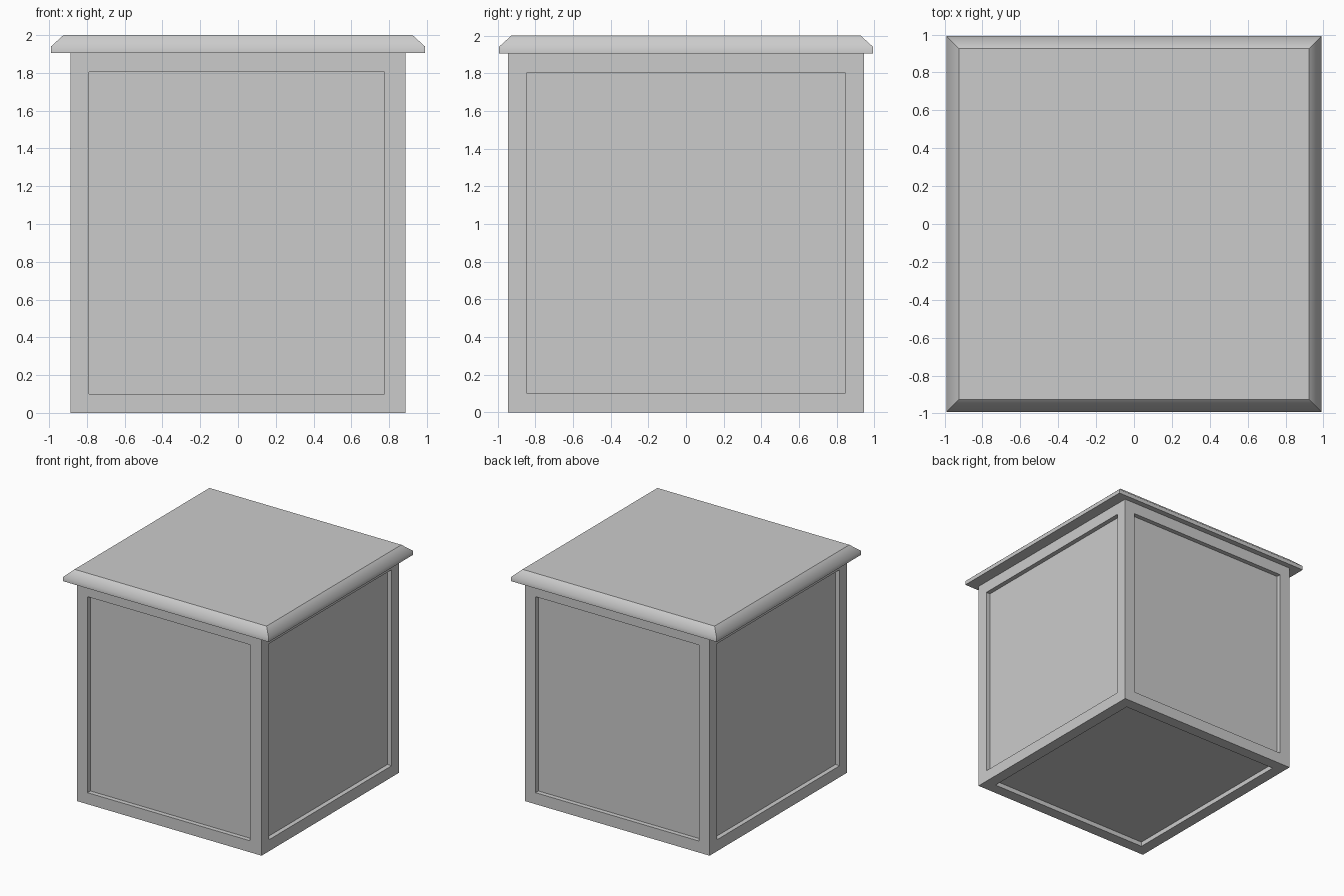
import bpy
import bmesh

if "Cube" in bpy.data.objects:
    bpy.data.objects.remove(bpy.data.objects["Cube"])


def box(bm, sx, sy, z0, z1):
    bmesh.ops.create_cube(bm, size=1)
    for v in bm.verts:
        v.co = (v.co.x * sx, v.co.y * sy, z0 + (v.co.z + 0.5) * (z1 - z0))
    bm.normal_update()


def finish(bm, name):
    bmesh.ops.recalc_face_normals(bm, faces=bm.faces)
    mesh = bpy.data.meshes.new(name)
    bm.to_mesh(mesh)
    bm.free()
    obj = bpy.data.objects.new(name, mesh)
    bpy.context.collection.objects.link(obj)
    return obj


# Body: box with framed, recessed panels on the four sides and the bottom
bm = bmesh.new()
box(bm, 1.776, 1.888, 0, 1.905)
panels = [f for f in bm.faces if f.normal.z < 0.5]
bmesh.ops.inset_individual(bm, faces=panels, thickness=0.1, use_even_offset=True)
bmesh.ops.inset_individual(bm, faces=panels, thickness=0, depth=-0.04)
# The right stile of the front frame is slightly wider
for v in bm.verts:
    if v.co.y < -0.87 and 0.7 < v.co.x < 0.85:
        v.co.x -= 0.012
finish(bm, "body")

# Lid: overhanging slab with a chamfered, softly shaded rim
bm = bmesh.new()
box(bm, 1.98, 1.985, 1.905, 1.94)
top = next(f for f in bm.faces if f.normal.z > 0.5)
bmesh.ops.inset_individual(bm, faces=[top], thickness=0.066, depth=0.06,
                           use_even_offset=True)
bm.normal_update()
for f in bm.faces:
    f.smooth = abs(f.normal.z) < 0.95
for e in bm.edges:
    a, b = (f.normal for f in e.link_faces)
    rim = all(abs(v.co.z - 1.94) < 0.001 for v in e.verts)
    e.smooth = rim
finish(bm, "lid")
